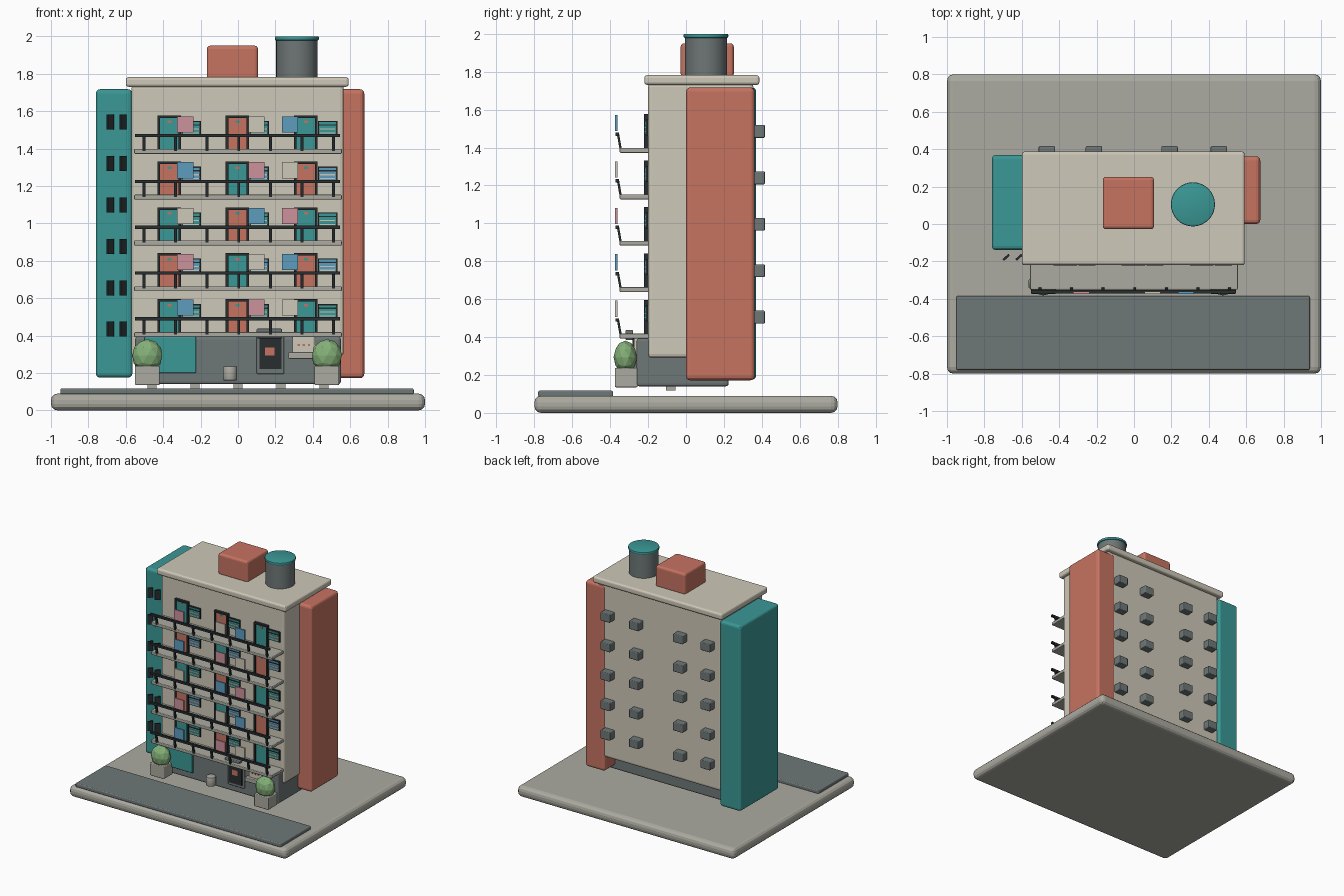
import bpy, bmesh, math
from mathutils import Matrix, Vector

cube = bpy.data.objects.get("Cube")
if cube:
    bpy.data.objects.remove(cube, do_unlink=True)


def material(name, r, g, b):
    lin = [((c / 255 + 0.055) / 1.055) ** 2.4 for c in (r, g, b)] + [1]
    m = bpy.data.materials.new(name)
    m.use_nodes = True
    m.diffuse_color = lin
    m.node_tree.nodes["Principled BSDF"].inputs["Base Color"].default_value = lin
    return m


CREAM = material("cream plaster", 206, 200, 184)
CONCRETE = material("concrete", 172, 171, 161)
GREY = material("slate grey", 111, 119, 119)
DARK = material("dark metal", 40, 45, 47)
CORAL = material("coral", 198, 115, 97)
TEAL = material("teal", 58, 152, 150)
PINK = material("pink cloth", 205, 146, 156)
BLUE = material("blue cloth", 92, 156, 190)
GREEN = material("leaf green", 132, 176, 120)


def finish(name, bm, mat):
    mesh = bpy.data.meshes.new(name)
    bm.to_mesh(mesh)
    bm.free()
    mesh.materials.append(mat)
    ob = bpy.data.objects.new(name, mesh)
    bpy.context.collection.objects.link(ob)
    return ob


def box(name, x, y, z, mat, bevel=0, turn=None):
    """Box from (min, max) pairs, with optional rounded edges and rotation."""
    bm = bmesh.new()
    size = [b - a for a, b in (x, y, z)]
    bmesh.ops.create_cube(bm, size=1, matrix=Matrix.Diagonal((*size, 1)))
    if bevel:
        bmesh.ops.bevel(bm, geom=bm.edges[:], offset=bevel, segments=3,
                        profile=0.5, affect='EDGES')
    ob = finish(name, bm, mat)
    ob.location = [(a + b) / 2 for a, b in (x, y, z)]
    if turn:
        ob.rotation_euler = turn
    return ob


def mid(c, width):
    return (c - width / 2, c + width / 2)


def cylinder(name, x, y, z, radius, mat, sides=32, bevel=0):
    bm = bmesh.new()
    bmesh.ops.create_cone(bm, cap_ends=True, segments=sides, radius1=radius,
                          radius2=radius, depth=z[1] - z[0])
    if bevel:
        rims = [e for e in bm.edges if any(len(f.verts) > 4 for f in e.link_faces)]
        bmesh.ops.bevel(bm, geom=rims, offset=bevel, segments=2,
                        profile=0.5, affect='EDGES')
    ob = finish(name, bm, mat)
    ob.location = (x, y, sum(z) / 2)
    bpy.context.view_layer.objects.active = ob
    ob.select_set(True)
    bpy.ops.object.shade_smooth_by_angle(angle=math.radians(30))
    ob.select_set(False)
    return ob


# Ground and road
box("ground_slab", (-1, 1), (-0.8, 0.8), (0, 0.09), CONCRETE, 0.035)
box("road", (-0.95, 0.94), (-0.78, -0.385), (0.085, 0.117), GREY, 0.008)

# Main masses
box("ground_floor", (-0.55, 0.55), (-0.26, 0.225), (0.14, 0.395), GREY, 0.015)
box("main_block", (-0.57, 0.565), (-0.2, 0.355), (0.29, 1.74), CREAM, 0.02)
box("right_tower", (-0.76, -0.565), (-0.14, 0.37), (0.175, 1.717), TEAL, 0.022)
box("left_tower", (0.495, 0.675), (0, 0.362), (0.172, 1.717), CORAL, 0.022)
box("roof_slab", (-0.6, 0.592), (-0.22, 0.387), (1.73, 1.782), CREAM, 0.015)
for i in range(5):
    box("foot_block", mid(-0.46 + 0.23 * i, 0.048), (-0.105, -0.055), (0.117, 0.15), CONCRETE)

# Roof equipment
box("stair_house", (-0.167, 0.107), (-0.028, 0.252), (1.77, 1.95), CORAL, 0.018)
cylinder("water_tank", 0.315, 0.105, (1.77, 1.985), 0.111, GREY)
cylinder("tank_lid", 0.315, 0.105, (1.978, 2.0), 0.118, TEAL, bevel=0.007)

# Angled louvres in front of the right tower
for row in range(6):
    for x in (-0.683, -0.615):
        box("tower_louvre", mid(x, 0.042), mid(-0.178, 0.012),
            mid(0.434 + 0.2215 * row, 0.08), DARK, turn=(0, 0, math.radians(42)))

# Storeys
CLOTHS = (BLUE, PINK, CREAM)
CLOTH_START = (0, 1, 2, 0, 1)
CLOTH_ORDER = ((BLUE, PINK, CREAM), (PINK, CREAM, BLUE), (CREAM, BLUE, PINK))
for floor in range(5):
    top = 0.418 + 0.245 * floor
    box("balcony_floor", (-0.555, 0.555), (-0.35, -0.19), (top - 0.026, top), CONCRETE, 0.005)

    # Railing leaning slightly outward
    box("handrail", (-0.55, 0.545), (-0.372, -0.354), (top + 0.063, top + 0.08), DARK)
    for i in range(7):
        box("rail_post", mid(-0.503 + 0.169 * i, 0.016), mid(-0.351, 0.012),
            (top - 0.012, top + 0.07), DARK, turn=(math.radians(10), 0, 0))

    # Doors with frames, and slatted windows beside them
    for i, x in enumerate((-0.367, -0.003, 0.363)):
        door = CORAL if (floor + i) % 2 else TEAL
        for side in (-1, 1):
            box("door_jamb", mid(x + side * 0.056, 0.014), (-0.222, -0.19), (top, top + 0.178), DARK)
        box("door_head", mid(x, 0.126), (-0.222, -0.19), (top + 0.164, top + 0.178), DARK)
        box("door_leaf", mid(x, 0.1), (-0.212, -0.19), (top, top + 0.165), door)
        box("door_plaque", mid(x, 0.022), (-0.216, -0.21), mid(top + 0.145, 0.014),
            TEAL if door is CORAL else CORAL)
        wx = x + 0.116
        box("window_frame", mid(wx, 0.104), (-0.212, -0.19), (top + 0.065, top + 0.15), DARK)
        box("window_glass", mid(wx, 0.092), (-0.216, -0.2), (top + 0.071, top + 0.144),
            TEAL if floor % 2 == 0 else BLUE)
        for k in range(3):
            box("window_slat", mid(wx, 0.092), (-0.221, -0.21),
                mid(top + 0.086 + 0.021 * k, 0.006), CREAM if k < 2 else DARK)

    # Laundry hung outside the rail
    cloths = CLOTH_ORDER[CLOTH_START[floor]]
    if floor == 3:
        cloths = (BLUE, PINK, CREAM)
    elif floor == 4:
        cloths = (PINK, CREAM, BLUE)
    for x, cloth in zip((-0.282, 0.098, 0.278), cloths):
        box("laundry", mid(x, 0.086), mid(-0.368, 0.012), (top + 0.088, top + 0.174), cloth)

    # Air conditioners on the back
    for x in (-0.466, -0.214, 0.19, 0.454):
        box("air_conditioner", mid(x, 0.088), (0.34, 0.416), mid(0.505 + 0.245 * floor, 0.068),
            GREY, 0.006)

# Street front fittings
box("shop_sign", (-0.5, -0.225), (-0.278, -0.25), (0.2, 0.392), TEAL, 0.005)
box("entrance_frame", (0.1, 0.246), (-0.275, -0.25), (0.195, 0.4), GREY, 0.006)
box("entrance_door", (0.114, 0.232), (-0.283, -0.25), (0.22, 0.395), DARK)
box("entrance_notice", mid(0.17, 0.05), (-0.288, -0.28), mid(0.315, 0.045), CORAL)
box("entrance_lamp", (0.1, 0.235), (-0.32, -0.28), (0.385, 0.437), GREY, 0.006)
box("letter_board", (0.292, 0.412), (-0.275, -0.25), (0.31, 0.395), CREAM)
for i in range(3):
    box("board_pin", mid(0.325 + 0.027 * i, 0.012), (-0.28, -0.27), mid(0.35, 0.012), CORAL)
box("letter_shelf", (0.27, 0.42), (-0.3, -0.25), (0.276, 0.31), CONCRETE, 0.005)
cylinder("litter_bin", -0.042, -0.295, (0.16, 0.235), 0.037, CONCRETE, 16, 0.005)

# Planters with faceted shrubs
for x in (-0.485, 0.475):
    box("planter", mid(x, 0.132), (-0.375, -0.255), (0.135, 0.238), CONCRETE, 0.006)
    bm = bmesh.new()
    bmesh.ops.create_icosphere(bm, subdivisions=2, radius=1,
                               matrix=Matrix.Diagonal((0.083, 0.062, 0.088, 1)))
    shrub = finish("shrub", bm, GREEN)
    shrub.location = (x, -0.32, 0.293)
